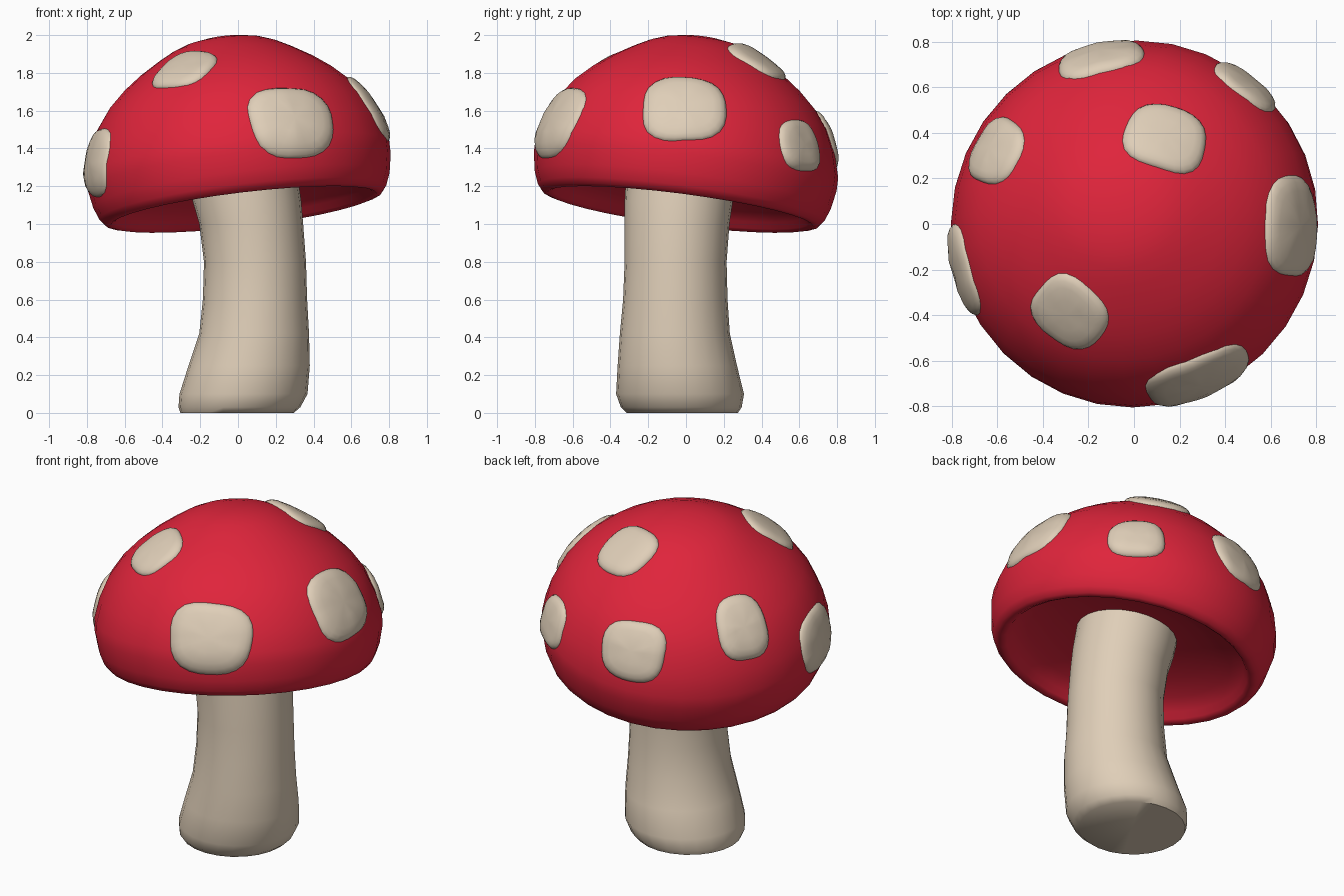
import bpy, bmesh, math
from mathutils import Vector
from mathutils.bvhtree import BVHTree

if "Cube" in bpy.data.objects:
    bpy.data.objects.remove(bpy.data.objects["Cube"])


def material(name, rgb):
    m = bpy.data.materials.new(name)
    m.diffuse_color = (*rgb, 1)
    m.use_nodes = True
    m.node_tree.nodes["Principled BSDF"].inputs["Base Color"].default_value = m.diffuse_color
    return m


RED = material("cap red", (0.74, 0.018, 0.044))
CREAM = material("cream", (0.74, 0.62, 0.48))


def loft(name, rings, mat, angle, start=None, end=None):
    """Skin closed rings of points, closing each end with a centre point."""
    bm = bmesh.new()
    rows = [[bm.verts.new(p) for p in ring] for ring in rings]
    n = len(rows[0])
    for a, b in zip(rows, rows[1:]):
        for i in range(n):
            j = (i + 1) % n
            bm.faces.new((a[i], a[j], b[j], b[i]))
    for centre, row in ((start, rows[0]), (end, rows[-1])):
        if centre is not None:
            c = bm.verts.new(centre)
            for i in range(n):
                bm.faces.new((c, row[i], row[(i + 1) % n]))
    bmesh.ops.recalc_face_normals(bm, faces=bm.faces[:])
    me = bpy.data.meshes.new(name)
    bm.to_mesh(me)
    bm.free()
    me.materials.append(mat)
    ob = bpy.data.objects.new(name, me)
    bpy.context.collection.objects.link(ob)
    bpy.ops.object.select_all(action='DESELECT')
    ob.select_set(True)
    bpy.context.view_layer.objects.active = ob
    bpy.ops.object.shade_smooth_by_angle(angle=math.radians(angle))
    return ob


# Cap: a turned profile (radius, height) around a leaning axis, hollow below
origin = Vector((0.03, -0.03, 1.08))
axis = Vector((-0.12, 0.13, 1)).normalized()
side = Vector((1, 0, 0.12)).normalized()
side = (side - axis * side.dot(axis)).normalized()
fwd = axis.cross(side)
profile = [(.1, .917), (.2, .898), (.28, .868), (.36, .825), (.466, .76),
           (.56, .69), (.65, .605), (.72, .51), (.775, .39), (.808, .27),
           (.808, .2), (.79, .1), (.765, .035), (.74, .005), (.71, -.003),
           (.685, .012), (.66, .045), (.58, .09), (.45, .13), (.28, .16)]
SEG = 32


def cap_ring(r, h):
    return [origin + axis * h + (side * math.cos(t) + fwd * math.sin(t)) * r
            for t in (2 * math.pi * i / SEG for i in range(SEG))]


cap = loft("cap", [cap_ring(*p) for p in profile], RED, 60,
           origin + axis * .922, origin + axis * .175)

# Stem: bent and flared, rows of (z, x min, x max, y min, y max)
stem_rows = [(0, -.305, .295, -.315, .275), (.03, -.315, .33, -.345, .295),
             (.1, -.31, .368, -.37, .307), (.25, -.262, .38, -.362, .27),
             (.42, -.205, .376, -.35, .232), (.6, -.186, .366, -.333, .22),
             (.8, -.18, .36, -.325, .215), (1.0, -.205, .345, -.325, .23),
             (1.12, -.24, .335, -.325, .248), (1.3, -.27, .31, -.315, .27)]


def stem_ring(z, x0, x1, y0, y1):
    ring = []
    for i in range(24):
        t = 2 * math.pi * i / 24
        ring.append(((x0 + x1) / 2 + (x1 - x0) / 2 * math.cos(t),
                     (y0 + y1) / 2 + (y1 - y0) / 2 * math.sin(t), z))
    return ring


loft("stem", [stem_ring(*r) for r in stem_rows], CREAM, 50,
     (0, -.02, 0), (.02, -.02, 1.3))

# Spots: rounded-square pillows laid over the cap (centre, half width, half height)
tree = BVHTree.FromObject(cap, bpy.context.evaluated_depsgraph_get())
spots = [((.14, .385, 1.87), .18, .165), ((-.285, -.39, 1.82), .17, .165),
         ((-.59, .31, 1.55), .15, .185), ((-.76, -.21, 1.33), .205, .18),
         ((.28, -.67, 1.54), .235, .2), ((.69, -.01, 1.61), .22, .2),
         ((.5, .62, 1.42), .16, .14), ((-.15, .73, 1.45), .19, .17)]
pillow = [(.4, .026), (.7, .025), (.86, .021), (.95, .013), (1, .002), (1, -.03)]
inside = Vector((0, 0, 1.3))


def edge_radius(t):
    """Superellipse radius for a unit rounded square."""
    return (abs(math.cos(t)) ** 2.8 + abs(math.sin(t)) ** 2.8) ** (-1 / 2.8)


for k, (centre, w, h) in enumerate(spots):
    c = Vector(centre)
    # average the cap normal around the spot for a steady frame
    hit, n0, _, _ = tree.find_nearest(c)
    n = Vector(n0)
    for d in (Vector((.1, 0, 0)), Vector((0, .1, 0)), Vector((0, 0, .1))):
        n += tree.find_nearest(hit + d)[1] + tree.find_nearest(hit - d)[1]
    n.normalize()
    u = Vector((0, 0, 1)).cross(n).normalized()
    v = n.cross(u)

    def on_cap(a, b, lift):
        p = hit + u * a + v * b
        q = tree.ray_cast(p + n * .3, -n)[0] or tree.find_nearest(p)[0]
        return q + n * lift

    rings = []
    for s, lift in pillow:
        ring = []
        for i in range(28):
            t = 2 * math.pi * i / 28
            r = s * edge_radius(t) * (1 + .025 * math.sin(3 * t + k * 1.7))
            ring.append(on_cap(w * r * math.cos(t), h * r * math.sin(t), lift))
        rings.append(ring)
    loft(f"spot_{k + 1}", rings, CREAM, 60, on_cap(0, 0, .026))
